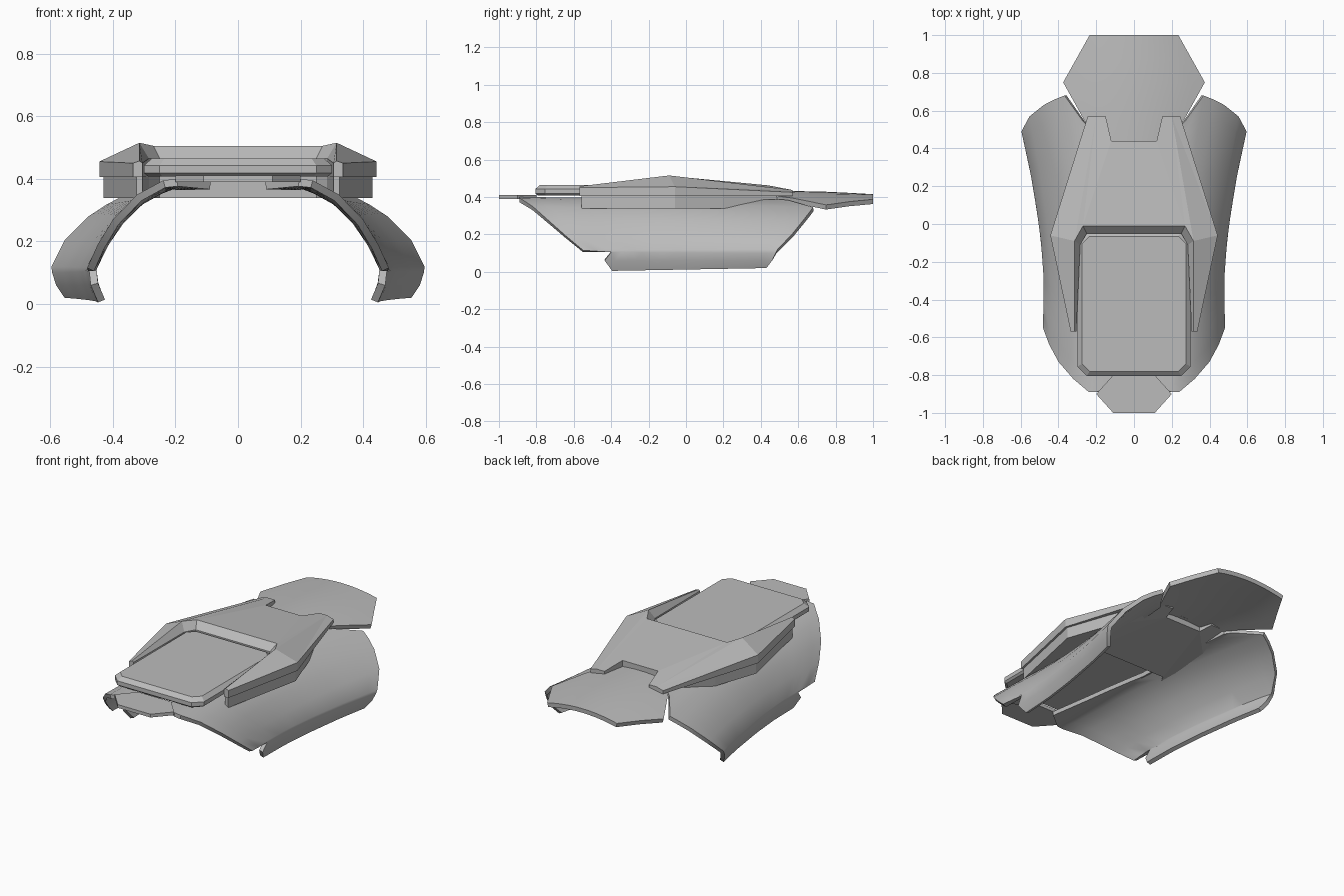
import bpy, bmesh, math

if "Cube" in bpy.data.objects:
    bpy.data.objects.remove(bpy.data.objects["Cube"])

grey = bpy.data.materials.new("plain_grey")
grey.diffuse_color = (0.5, 0.5, 0.5, 1)
grey.use_nodes = True
grey.node_tree.nodes["Principled BSDF"].inputs["Base Color"].default_value = grey.diffuse_color


def lerp(a, b, t):
    return a + (b - a) * t


def curve(points, v):
    """Piecewise linear lookup, clamped at both ends."""
    if v <= points[0][0]:
        return points[0][1]
    for (a, fa), (b, fb) in zip(points, points[1:]):
        if v <= b:
            return lerp(fa, fb, (v - a) / (b - a))
    return points[-1][1]


def make(name, verts, faces, mirror=False, thick=0, smooth=None, fix=True):
    mesh = bpy.data.meshes.new(name)
    mesh.from_pydata(verts, [], faces)
    if fix:
        bm = bmesh.new()
        bm.from_mesh(mesh)
        bmesh.ops.recalc_face_normals(bm, faces=bm.faces)
        bm.to_mesh(mesh)
        bm.free()
    mesh.materials.append(grey)
    ob = bpy.data.objects.new(name, mesh)
    bpy.context.collection.objects.link(ob)
    bpy.ops.object.select_all(action='DESELECT')
    ob.select_set(True)
    bpy.context.view_layer.objects.active = ob
    if thick:
        m = ob.modifiers.new("thickness", 'SOLIDIFY')
        m.thickness = thick
        m.offset = -1
        bpy.ops.object.modifier_apply(modifier=m.name)
    if mirror:
        m = ob.modifiers.new("mirror", 'MIRROR')
        m.merge_threshold = 0.0005
        bpy.ops.object.modifier_apply(modifier=m.name)
    if smooth:
        bpy.ops.object.shade_smooth_by_angle(angle=math.radians(smooth))
    return ob


def grid_faces(rows, cols):
    return [(i * cols + j, (i + 1) * cols + j, (i + 1) * cols + j + 1, i * cols + j + 1)
            for i in range(rows - 1) for j in range(cols - 1)]


def rings(outlines):
    """Stack of equal outlines with walls between them and flat ends."""
    n = len(outlines[0])
    verts = [v for o in outlines for v in o]
    faces = [(k * n + i, k * n + (i + 1) % n, (k + 1) * n + (i + 1) % n, (k + 1) * n + i)
             for k in range(len(outlines) - 1) for i in range(n)]
    faces += [tuple(range(n)), tuple(range(len(verts) - n, len(verts)))]
    return verts, faces


# Curved side shells: each row is front y, z, width share, then the same at the rear
width = [(-.55, .487), (-.4, .478), (-.2, .484), (0, .505), (.25, .545), (.49, .596), (.68, .64)]
rows = [(-.80, .390, .18, .50, .385, .38),
        (-.89, .400, .40, .54, .385, .44),
        (-.89, .395, .49, .68, .345, .575),
        (-.82, .350, .66, .66, .318, .66),
        (-.73, .270, .82, .63, .280, .76),
        (-.64, .190, .92, .57, .205, .90),
        (-.55, .115, .99, .49, .120, 1.0),
        (-.40, .105, .995, .48, .100, 1.0),
        (-.435, .06, .98, .46, .060, .985),
        (-.395, .005, .935, .43, .020, .95)]
cols = 17
verts = []
for i, (yf, zf, uf, yr, zr, ur) in enumerate(rows):
    for j in range(cols):
        t = j / (cols - 1)
        y = lerp(yf, yr, t)
        u = lerp(uf, ur, min(1, 2 * t) if i == 0 else t)
        verts.append((curve(width, y) * u, y, lerp(zf, zr, t)))
make("side_shells", verts, grid_faces(len(rows), cols), mirror=True, thick=.024, smooth=35, fix=False)

# Raised top frame: right half, outer edge then inner rim of the opening
loop = [(0, .44, .462), (.12, .44, .462), (.15, .57, .437), (.20, .57, .437), (.245, .57, .425),
        (.443, -.06, .455), (.335, -.57, .45), (.315, -.57, .457),
        (.305, -.57, .45), (.285, -.11, .465), (.25, -.05, .465), (0, -.05, .465)]
crest = [(.315, -.09, .515), (.27, -.01, .505), (0, -.01, .505)]
n = len(loop)
verts = loop + [(x, y, .405) for x, y, z in loop] + crest
c, d, e = 2 * n, 2 * n + 1, 2 * n + 2
faces = [(0, 1, d, e), (1, 2, 3, d), (3, 4, 5), (3, 5, c), (3, c, d), (c, 5, 6, 7),
         (e, d, 10, 11), (d, c, 9, 10), (c, 7, 8, 9)]
faces += [(i, i + 1, i + 1 + n, i + n) for i in range(n - 1)]
faces += [tuple(i + n for i in f) for f in
          [(0, 1, 10, 11), (1, 2, 3, 4), (1, 4, 5, 10), (5, 9, 10), (5, 6, 7, 8, 9)]]
make("top_frame", verts, faces, mirror=True)

# Lower skirt under the frame, thinning toward the rear
flat = [(0, .42), (.12, .42), (.14, .5), (.22, .5), (.34, .2), (.43, -.06),
        (.325, -.56), (.305, -.56), (.285, -.11), (.25, -.05), (0, -.05)]
n = len(flat)
verts = [(x, y, .406) for x, y in flat]
verts += [(x, y, curve([(.2, .338), (.5, .385)], y)) for x, y in flat]
caps = [(0, 1, 9, 10), (1, 2, 3, 4), (1, 4, 9), (4, 5, 8, 9), (5, 6, 7, 8)]
faces = caps + [tuple(i + n for i in f) for f in caps]
faces += [(i, i + 1, i + 1 + n, i + n) for i in range(n - 1)]
make("frame_skirt", verts, faces, mirror=True)


# Front pad with cut corners and a bevelled top
def pad(inset, z):
    x, y0, y1, k = .30 - inset, -.805 + inset, -.04 - inset, .05 - inset * .4
    return [(x, y0 + k, z), (x, y1 - k, z), (x - k, y1, z), (-x + k, y1, z),
            (-x, y1 - k, z), (-x, y0 + k, z), (-x + k, y0, z), (x - k, y0, z)]


make("front_pad", *rings([pad(.012, .408), pad(0, .418), pad(0, .443), pad(.025, .465)]))

# Small six-sided front tab
hexagon = [(.2, -.9), (.11, -.8), (-.11, -.8), (-.2, -.9), (-.11, -1), (.11, -1)]
make("front_tab", *rings([[(x, y, z) for x, y in hexagon] for z in (.39, .41)]))

# Arched six-sided rear tab
verts = []
cols = 11
sections = [(.41, .185, .432), (.57, .275, .432), (.75, .375, .428), (.875, .305, .422), (1, .235, .415)]
for y, half, top in sections:
    for j in range(cols):
        x = half * (1 - 2 * j / (cols - 1))
        verts.append((x, y, top - .5 * x * x))
make("rear_tab", verts, grid_faces(len(sections), cols), thick=.026, smooth=35, fix=False)
